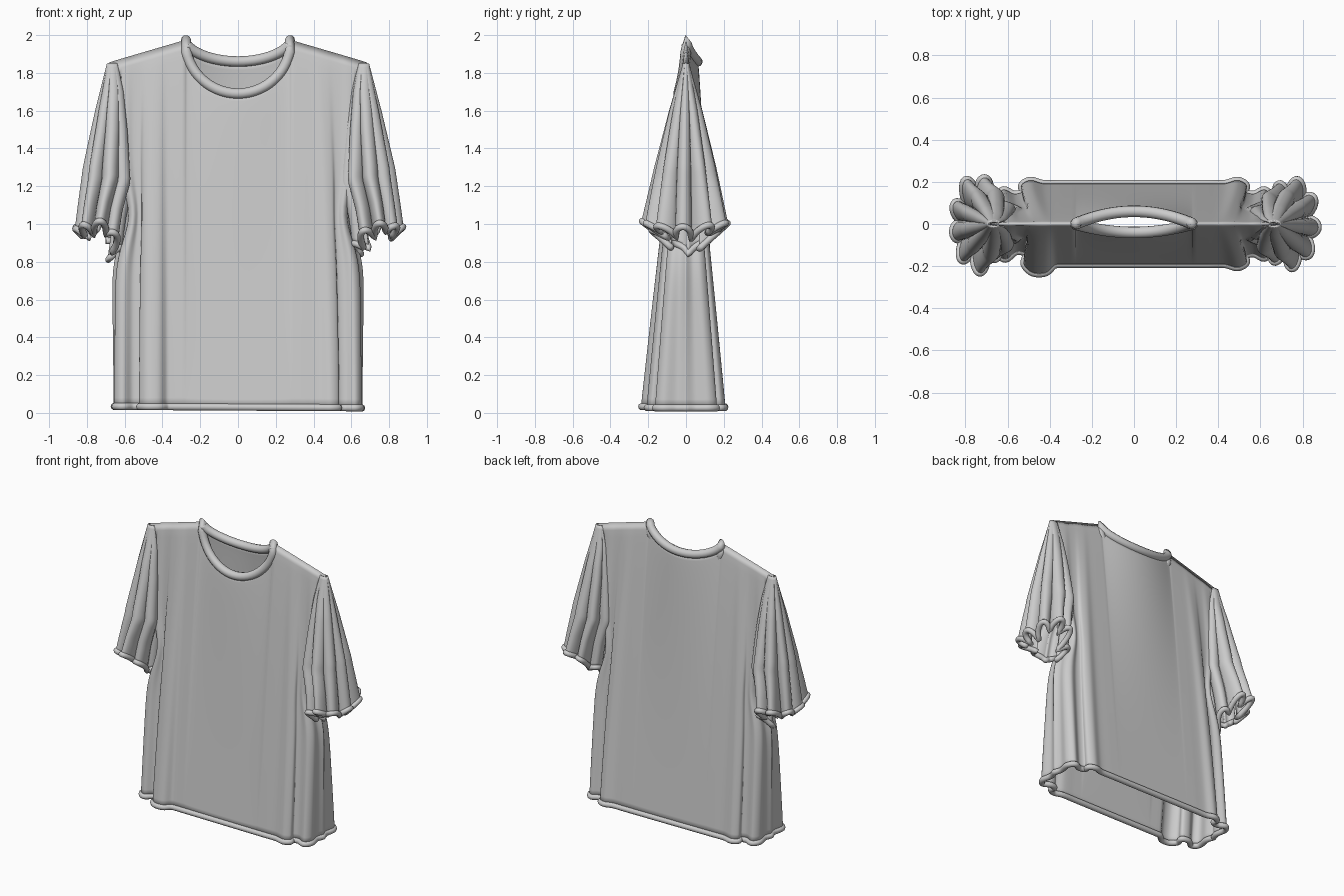
import bpy, bmesh, math
from mathutils import Vector

if "Cube" in bpy.data.objects:
    bpy.data.objects.remove(bpy.data.objects["Cube"])

ROWS = 40


def finish(name, bm):
    bmesh.ops.remove_doubles(bm, verts=bm.verts, dist=0.0005)
    bmesh.ops.recalc_face_normals(bm, faces=bm.faces)
    me = bpy.data.meshes.new(name)
    bm.to_mesh(me)
    bm.free()
    ob = bpy.data.objects.new(name, me)
    bpy.context.collection.objects.link(ob)
    me.shade_smooth()
    mod = ob.modifiers.new("cloth_thickness", 'SOLIDIFY')
    mod.thickness = 0.008
    mod.offset = 0
    return ob


def add_grid(bm, rows, closed=False):
    vs = [[bm.verts.new(p) for p in r] for r in rows]
    n = len(vs[0])
    for a, b in zip(vs, vs[1:]):
        for i in range(n if closed else n - 1):
            j = (i + 1) % n
            bm.faces.new((a[i], a[j], b[j], b[i]))


def tube(name, pts, radius):
    cu = bpy.data.curves.new(name, 'CURVE')
    cu.dimensions = '3D'
    cu.bevel_depth = radius
    cu.bevel_resolution = 3
    sp = cu.splines.new('POLY')
    sp.points.add(len(pts) - 1)
    for p, c in zip(sp.points, pts):
        p.co = (*c, 1)
    sp.use_cyclic_u = True
    sp.use_smooth = True
    ob = bpy.data.objects.new(name, cu)
    bpy.context.collection.objects.link(ob)
    return ob


def spline(pts, t):
    # Catmull-Rom through the control points, t in 0..1
    n = len(pts) - 1
    i = min(int(t * n), n - 1)
    f = t * n - i
    p = [Vector(pts[max(0, min(n, i + k))]) for k in (-1, 0, 1, 2)]
    return 0.5 * (2 * p[1] + (p[2] - p[0]) * f + (2 * p[0] - 5 * p[1] + 4 * p[2] - p[3]) * f * f
                  + (3 * p[1] - p[0] - 3 * p[2] + p[3]) * f ** 3)


def lerp_table(tab, z):
    for (z0, a), (z1, b) in zip(tab, tab[1:]):
        if z >= z1:
            return a + (b - a) * (z - z0) / (z1 - z0)
    return tab[-1][1]


# side pleats of the hem, as (distance from middle, depth)
DEEP = [(.35, .19), (.38, .195), (.42, .23), (.48, .23), (.52, .19), (.51, .14), (.56, .13),
        (.61, .165), (.65, .13), (.64, .05), (.655, 0)]
SOFT = [(.35, .19), (.43, .19), (.49, .205), (.53, .185), (.53, .15), (.57, .14),
        (.62, .16), (.65, .12), (.64, .05), (.655, 0)]

# columns: dense around the neck, then along the shoulders and pleats
half = [.28 * math.sin(math.pi / 2 * i / 14) for i in range(15)]
half += [.28 + .07 * i / 4 for i in range(1, 5)]
half += [.35 + .34 * i / 50 for i in range(1, 51)]
COLS = [-x for x in reversed(half[1:])] + half


def neck(x, side):
    c = math.sqrt(max(0, 1 - (x / .28) ** 2))
    if side < 0:
        return Vector((x, -.04 * c * c, 1.97 - .28 * c))
    return Vector((x, .06 * c * c, 1.97 - .11 * c ** 1.2))


def top_edge(x, side):
    if abs(x) <= .28:
        return neck(x, side)
    return Vector((x, 0, 1.97 - .12 * (abs(x) - .28) / .41))


def bottom_edge(x, side):
    a, s = abs(x), (1 if x > 0 else -1)
    if a <= .35:
        return Vector((x, side * .19, .03 - .006 * x))
    prof = DEEP if (x < 0 and side < 0) else SOFT
    p = spline(prof, (a - .35) / .34)
    return Vector((s * p[0], side * p[1], .03 - .006 * x))


# body: front and back panels joined at shoulders and sides
bm = bmesh.new()
for side in (-1, 1):
    rows = []
    for k in range(ROWS + 1):
        v = k / ROWS
        row = []
        for x in COLS:
            b, t = bottom_edge(x, side), top_edge(x, side)
            w = v ** 1.5
            z = b.z + (t.z - b.z) * v
            px = b.x + (t.x - b.x) * w
            # sides pressed in under the sleeves
            press = .07 * math.exp(-((z - 1.05) / .19) ** 2) * max(0, (abs(px) - .5) / .15)
            px -= math.copysign(press, px)
            row.append((px, b.y * (1 - v) ** .88 + t.y * v * v, z))
        rows.append(row)
    add_grid(bm, rows)
# armholes
gone = []
for f in bm.faces:
    c = f.calc_center_median()
    if abs(c.x) > .62 and 1.25 < c.z < 1.78 and abs(c.y) < .08:
        gone.append(f)
bmesh.ops.delete(bm, geom=gone, context='FACES')
finish("shirt_body", bm)

# rolled hem of the body
tube("body_hem", [bottom_edge(x, -1) for x in COLS] + [bottom_edge(x, 1) for x in COLS[-2:0:-1]], .019)

# collar
arc = [.28 * math.sin(math.radians(a)) for a in range(-78, 79, 6)]
loop = [Vector((-.275, 0, 1.972))] + [neck(x, -1) for x in arc]
loop += [Vector((.275, 0, 1.972))] + [neck(x, 1) for x in reversed(arc)]
tube("collar", loop, .028)

# sleeve outlines against height: inner x, outer x, half depth
INNER = [(1.85, .64), (1.7, .6), (1.5, .57), (1.25, .545), (1.12, .59), (1.0, .615)]
OUTER = [(1.85, .69), (1.6, .755), (1.3, .825), (1.0, .87)]
DEPTH = [(1.85, .012), (1.6, .085), (1.3, .16), (1.0, .225)]


def sleeve_ring(s, v, n=180):
    z = 1.85 - .84 * v
    xi, xo, d = (lerp_table(t, z) for t in (INNER, OUTER, DEPTH))
    ring = []
    for i in range(n):
        th = 2 * math.pi * i / n
        # rounded pleats with tight valleys, uneven in depth
        ph = 4.5 * th + (.4 if s > 0 else 1.1) + .35 * math.sin(2 * th)
        deep = .45 + .13 * math.sin(3 * th + s)
        fold = 1 - deep * v ** .8 * (1 - abs(math.cos(ph)) ** .7)
        fold *= 1 + .05 * v * math.sin(2 * th + s)
        x = (xi + xo) / 2 + (xo - xi) / 2 * math.cos(th) * fold
        y = d * math.sin(th) * fold
        # hem hangs lowest next to the body and inside the pleats
        c = math.cos(th)
        drop = v ** 4 * (c * c * (.13 if c < 0 else .03) + .13 * (1 - fold))
        ring.append(Vector((s * x, y, z - drop)))
    return ring


for s, label in ((-1, "left"), (1, "right")):
    bm = bmesh.new()
    add_grid(bm, [sleeve_ring(s, k / ROWS) for k in range(ROWS + 1)], closed=True)
    # opening into the body
    gone = []
    for f in bm.faces:
        c = f.calc_center_median()
        if abs(c.x) < .64 and c.z > 1.2 and abs(c.y) < .13 * (1 - c.z / 1.9) ** .88:
            gone.append(f)
    bmesh.ops.delete(bm, geom=gone, context='FACES')
    finish(label + "_sleeve", bm)
    tube(label + "_sleeve_hem", sleeve_ring(s, 1), .018)
